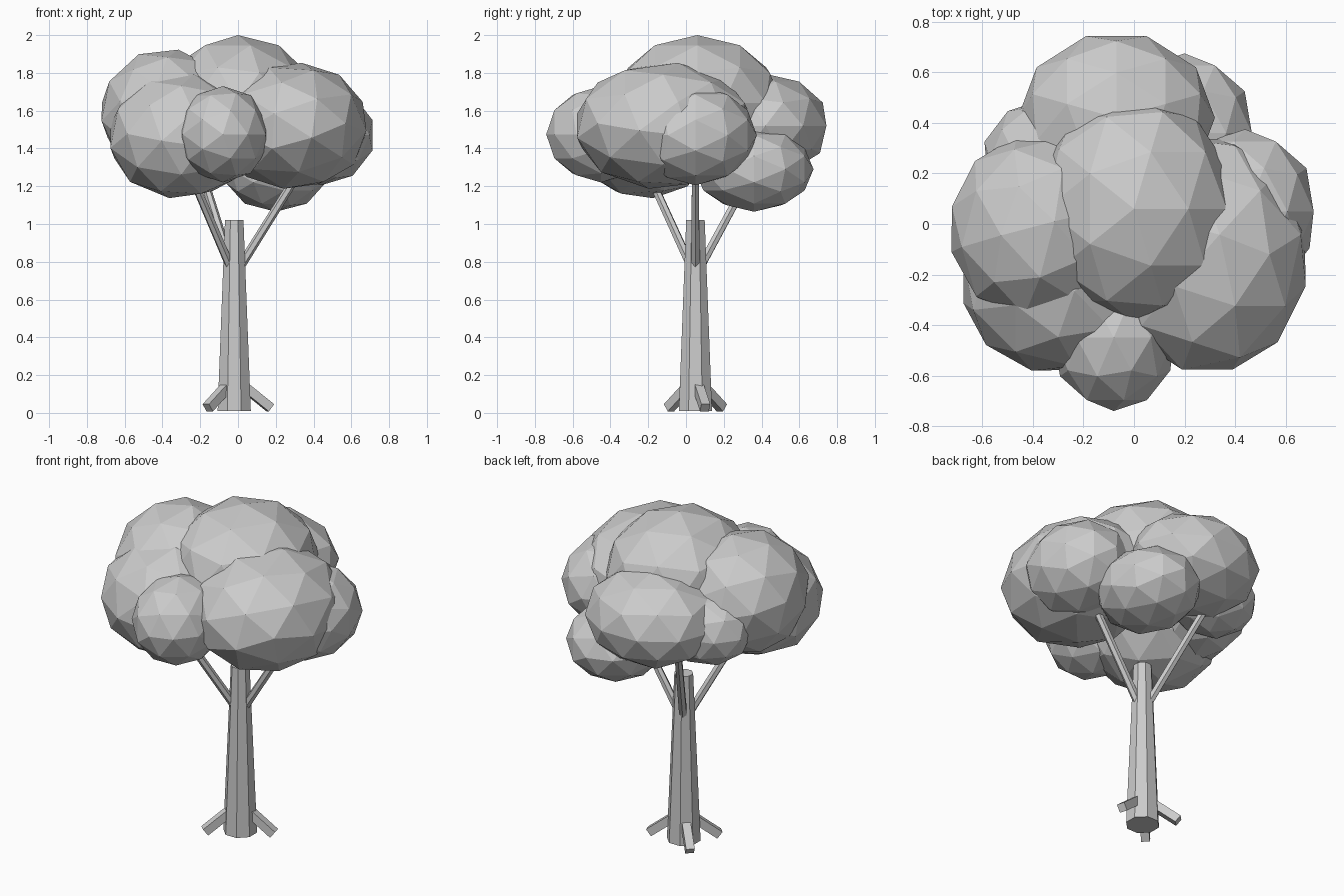
import bpy, math
from mathutils import Vector, Matrix

if "Cube" in bpy.data.objects:
    bpy.data.objects.remove(bpy.data.objects["Cube"])

grey = bpy.data.materials.new("plain grey")
grey.diffuse_color = (0.6, 0.6, 0.6, 1)
grey.use_nodes = True
grey.node_tree.nodes["Principled BSDF"].inputs["Base Color"].default_value = grey.diffuse_color
CX, CY = -0.02, 0.05  # trunk axis


def finish(name):
    ob = bpy.context.object
    ob.name = name
    ob.data.materials.append(grey)
    return ob


def rod(name, a, b, r1, r2, sides, roll=0.0):
    """Tapered prism running from a to b."""
    a, b = Vector(a), Vector(b)
    d = b - a
    bpy.ops.mesh.primitive_cone_add(vertices=sides, radius1=r1, radius2=r2, depth=d.length)
    ob = finish(name)
    turn = d.to_track_quat('Z', 'Y').to_matrix().to_4x4()
    ob.matrix_world = Matrix.Translation((a + b) / 2) @ turn @ Matrix.Rotation(roll, 4, 'Z')
    return ob


def around(angle, dist, z):
    t = math.radians(angle)
    return CX + dist * math.cos(t), CY + dist * math.sin(t), z


# trunk
rod("trunk", (CX, CY, 0.01), (CX, CY, 1.02), 0.095, 0.053, 8, math.pi / 8)

# square roots leaning against the trunk foot
for i, ang in enumerate((15, 135, 225)):
    rod(f"root_{i + 1}", around(ang, 0.04, 0.15), around(ang, 0.198, 0.027),
        0.034, 0.034, 4, math.pi / 4)

# branches rising into the crown
for i, ang in enumerate((0, 120, 227)):
    rod(f"branch_{i + 1}", around(ang, 0.035, 0.78), around(ang, 0.36, 1.30),
        0.024, 0.022, 6)

# leaf clumps: name, centre, radii, tilt about x and turn about z in degrees
FLAT = 37.4  # puts a face on top instead of a point
clumps = [
    ("crown_top", (0.0, 0.06, 1.64), (0.41, 0.45, 0.36), 0, 0),
    ("crown_left", (-0.38, -0.02, 1.585), (0.355, 0.38, 0.345), FLAT, 60),
    ("crown_front_left", (-0.30, -0.22, 1.465), (0.395, 0.375, 0.335), FLAT, 0),
    ("crown_front", (-0.08, -0.45, 1.475), (0.25, 0.29, 0.255), 90, 0),
    ("crown_right", (0.29, -0.12, 1.52), (0.405, 0.48, 0.34), FLAT, 90),
    ("crown_right_low", (0.44, 0.05, 1.47), (0.285, 0.325, 0.265), 90, 0),
    ("crown_back", (-0.07, 0.42, 1.52), (0.39, 0.34, 0.275), 0, 18),
    ("crown_back_left", (-0.32, 0.27, 1.475), (0.28, 0.23, 0.22), 0, 40),
    ("crown_back_low", (0.20, 0.36, 1.29), (0.28, 0.315, 0.225), 90, 0),
]
for name, centre, radii, tilt, turn in clumps:
    bpy.ops.mesh.primitive_ico_sphere_add(subdivisions=2, radius=1)
    ob = finish(name)
    ob.data.transform(Matrix.Rotation(math.radians(turn), 4, 'Z')
                      @ Matrix.Rotation(math.radians(tilt), 4, 'X'))
    ob.scale = radii
    ob.location = centre
